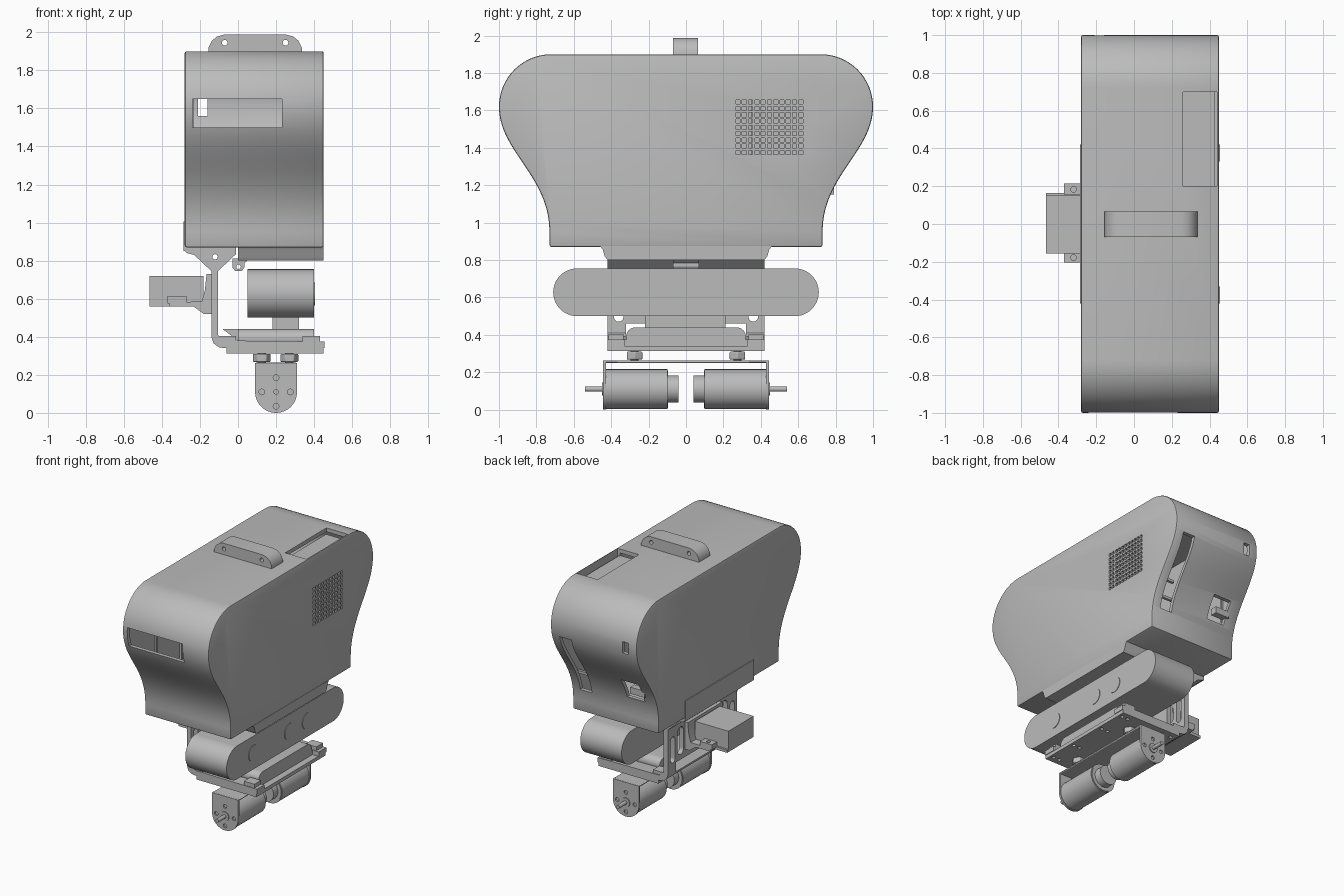
import bpy, bmesh, math
from mathutils import Vector

old = bpy.data.objects.get("Cube")
if old:
    bpy.data.objects.remove(old)

grey = bpy.data.materials.new("plain grey")
grey.use_nodes = True
COLOR = (0.5, 0.5, 0.5, 1)
grey.diffuse_color = COLOR
grey.node_tree.nodes["Principled BSDF"].inputs["Base Color"].default_value = COLOR


# ---- helpers ----
def place(axis, p, d):
    u, v = p
    return {"x": (d, u, v), "y": (u, d, v), "z": (u, v, d)}[axis]


def add_prism(bm, axis, pts, a, b):
    lo = [bm.verts.new(place(axis, p, a)) for p in pts]
    hi = [bm.verts.new(place(axis, p, b)) for p in pts]
    bm.faces.new(lo)
    bm.faces.new(hi[::-1])
    n = len(pts)
    for i in range(n):
        j = (i + 1) % n
        bm.faces.new((lo[i], hi[i], hi[j], lo[j]))


def make(name, prisms, bevel=0, seg=2):
    """One object from a list of (axis, outline, start, end) prisms."""
    bm = bmesh.new()
    for p in prisms:
        add_prism(bm, *p)
    bmesh.ops.recalc_face_normals(bm, faces=bm.faces)
    me = bpy.data.meshes.new(name)
    bm.to_mesh(me)
    bm.free()
    me.materials.append(grey)
    ob = bpy.data.objects.new(name, me)
    bpy.context.collection.objects.link(ob)
    if bevel:
        m = ob.modifiers.new("Bevel", "BEVEL")
        m.width, m.segments, m.limit_method = bevel, seg, "ANGLE"
        m.angle_limit = math.radians(40)
    return ob


def activate(ob):
    bpy.ops.object.select_all(action="DESELECT")
    ob.select_set(True)
    bpy.context.view_layer.objects.active = ob


def cut(ob, prisms):
    tool = make("cutter", prisms)
    tool.hide_render = True
    m = ob.modifiers.new("Cut", "BOOLEAN")
    m.object, m.operation, m.solver = tool, "DIFFERENCE", "EXACT"
    activate(ob)
    for mod in list(ob.modifiers):
        bpy.ops.object.modifier_apply(modifier=mod.name)
    bpy.data.objects.remove(tool)


def rect(u0, u1, v0, v1):
    return [(u0, v0), (u1, v0), (u1, v1), (u0, v1)]


def box(x0, x1, y0, y1, z0, z1):
    return ("z", rect(x0, x1, y0, y1), z0, z1)


def circle(u, v, r, n=32):
    return [(u + r * math.cos(2 * math.pi * i / n), v + r * math.sin(2 * math.pi * i / n)) for i in range(n)]


def stadium(u0, u1, v0, v1, n=16):
    """Outline with round ends along its longer side."""
    if u1 - u0 < v1 - v0:
        return [(b, a) for a, b in stadium(v0, v1, u0, u1, n)]
    r, vm = (v1 - v0) / 2, (v0 + v1) / 2
    pts = []
    for c, start in ((u1 - r, -90), (u0 + r, 90)):
        for i in range(n + 1):
            t = math.radians(start + 180 * i / n)
            pts.append((c + r * math.cos(t), vm + r * math.sin(t)))
    return pts


# ---- main housing: flared profile, hollow ----
def housing_outline(inset):
    half = [(0.73 - inset, 0.87 + inset)]
    b = [Vector(p) for p in ((0.73, 0.95), (0.73, 1.25), (1.0, 1.38), (1.0, 1.62))]
    for i in range(21):
        t = i / 20
        s = 1 - t
        p = b[0] * s**3 + b[1] * 3 * s * s * t + b[2] * 3 * s * t * t + b[3] * t**3
        half.append((p.x - inset, p.y))
    for i in range(1, 17):
        t = math.pi / 2 * i / 16
        half.append((0.72 + (0.28 - inset) * math.cos(t), 1.62 + (0.28 - inset) * math.sin(t)))
    return half + [(-y, z) for y, z in reversed(half)]


housing = make("housing", [("x", housing_outline(0), -0.28, 0.45)], 0.01)
cut(housing, [("x", housing_outline(0.03), -0.25, 0.42)])
cut(housing, [box(-0.24, 0.23, -1.1, -0.85, 1.5, 1.65),      # front window
              box(-0.21, -0.16, 0.85, 1.1, 1.56, 1.65),      # small rear window
              box(0.28, 0.38, 0.65, 1.1, 1.04, 1.54),        # tall rear slot
              box(-0.18, -0.03, 0.65, 1.1, 1.1, 1.26),       # rear socket
              box(0.26, 0.44, 0.2, 0.7, 1.8, 2.0)])          # top tray opening
step, size = 0.0336, 0.011
cut(housing, [box(0.4, 0.5, y - size, y + size, z - size, z + size)
              for y in (0.278 + step * i for i in range(11))
              for z in (1.375 + step * j for j in range(9))])

make("top_tray_floor", [box(0.25, 0.43, 0.19, 0.71, 1.83, 1.845)])
make("socket_tab", [box(-0.2, -0.08, 0.74, 0.79, 1.15, 1.2)])
make("inner_ribs", [box(-0.255, -0.235, y, y + 0.015, 0.9, 1.85) for y in (-0.65, -0.35, 0.35, 0.65)])
make("slot_ribs", [box(0.24, 0.42, 0.7, 0.72, z, z + 0.02) for z in (1.15, 1.3, 1.45)])
make("housing_foot", [("x", [(-0.42, 0.80), (0.42, 0.80), (0.435, 0.82), (0.445, 0.855), (0.46, 0.875),
                             (-0.46, 0.875), (-0.445, 0.855), (-0.435, 0.82)], 0.0, 0.45)])

# ---- top handle with two holes ----
handle = make("handle", [("y", [(-0.155, 1.89), (0.335, 1.89), (0.335, 1.92), (0.318, 1.955), (0.29, 1.978),
                                (0.255, 1.987), (-0.075, 1.987), (-0.11, 1.978), (-0.138, 1.955),
                                (-0.155, 1.92)], -0.07, 0.065)])
cut(handle, [("y", circle(x, 1.945, 0.015, 16), -0.2, 0.2) for x in (-0.07, 0.25)])

# ---- side bracket: flared top, upright wall, bent bottom shelf ----
bracket = make("bracket", [("y", [(-0.285, 0.86), (-0.27, 0.84), (-0.23, 0.83), (-0.14, 0.745), (-0.14, 0.40),
                                  (-0.128, 0.365), (-0.10, 0.345), (-0.07, 0.34), (0.455, 0.34), (0.455, 0.375),
                                  (-0.06, 0.38), (-0.09, 0.39), (-0.105, 0.41), (-0.105, 0.745),
                                  (-0.01, 0.835), (-0.01, 0.872), (-0.285, 0.872)], -0.42, 0.42)])
cut(bracket, [("x", stadium(s * 0.36 - 0.025, s * 0.36 + 0.025, 0.47, 0.67), -0.2, -0.09) for s in (-1, 1)]
    + [("x", stadium(s * 0.265 - 0.035, s * 0.265 + 0.035, 0.5, 0.71), -0.2, -0.09) for s in (-1, 1)]
    + [box(-0.2, -0.07, -0.32, 0.32, 0.385, 0.46)]
    + [("y", circle(-0.12, 0.82, 0.014, 16), -0.5, 0.5)]
    + [box(0.4, 0.5, -0.33, 0.33, 0.3, 0.4)])
make("side_flap", [box(-0.287, -0.275, -0.415, 0.415, 0.85, 1.005)])
hook = make("hook", [("y", [(-0.03, 0.81), (-0.03, 0.765), (-0.015, 0.745), (0.02, 0.745), (0.033, 0.765),
                            (0.033, 0.785), (0.06, 0.81)], -0.07, 0.07)])
cut(hook, [("y", circle(0.003, 0.768, 0.012, 12), -0.2, 0.2)])
make("shelf_tabs", [box(x, x + 0.09, s * 0.375 - 0.04, s * 0.375 + 0.04, 0.37, 0.405)
                    for s in (-1, 1) for x in (-0.1, 0.34)])
plate = make("base_plate", [box(-0.06, 0.45, -0.42, 0.42, 0.313, 0.34)])
cut(plate, [("z", circle(x, y, 0.014, 12), 0.32 - 0.05, 0.335)
            for x in (-0.02, 0.06, 0.37, 0.42) for y in (-0.37, -0.15, 0.15, 0.37)])

# ---- long round-ended block and its support ----
make("long_block", [("x", stadium(-0.71, 0.71, 0.5, 0.755, 24), 0.05, 0.4)])
make("block_buttons", [("x", circle(y, 0.625, 0.06), 0.39, 0.404) for y in (-0.385, 0.05, 0.265)])
make("block_post", [box(0.18, 0.32, -0.22, 0.21, 0.43, 0.51)])
make("support_pad", [("x", stadium(-0.32, 0.32, 0.34, 0.44), 0.0, 0.4),
                     ("y", [(-0.08, 0.44), (0.0, 0.38), (0.01, 0.38), (0.01, 0.44)], -0.25, 0.25)])

# ---- servo on the bracket wall ----
make("servo_body", [box(-0.465, -0.18, -0.155, 0.15, 0.575, 0.72)])
tray = make("servo_tray", [("y", [(-0.465, 0.56), (-0.235, 0.56), (-0.18, 0.52), (-0.135, 0.52), (-0.135, 0.73),
                                  (-0.165, 0.73), (-0.175, 0.64), (-0.19, 0.585), (-0.465, 0.58)], -0.205, 0.215)])
cut(tray, [box(-0.5, -0.36, y, y + 0.06, 0.5, 0.6) for y in (-0.216, 0.165)])
ears = make("servo_ears", [box(-0.37, -0.27, y, y + 0.06, 0.575, 0.615) for y in (-0.205, 0.155)])
cut(ears, [("z", circle(-0.32, y, 0.015, 16), 0.5, 0.7) for y in (-0.178, 0.183)])

# ---- motor cradle, nuts and two mirrored motors ----
make("cradle_top", [box(0.09, 0.31, -0.44, 0.44, 0.25, 0.264)], 0.006)
arch = [(0.09, 0.262)] + [(0.2 + 0.11 * math.cos(t), 0.11 + 0.11 * math.sin(t))
                          for t in (math.pi * (1 + i / 24) for i in range(25))] + [(0.31, 0.262)]
for side, label in ((-1, "front"), (1, "rear")):
    def along(u, v, r, a, b, n=32):
        return ("y", circle(u, v, r, n), side * a, side * b)
    end = make(label + "_cradle_end", [("y", arch, side * 0.427, side * 0.443)])
    cut(end, [along(0.2 + 0.075 * dx, 0.11 + 0.075 * dz, 0.015, 0.432, 0.5, 16)
              for dx, dz in ((1, 0), (-1, 0), (0, 1), (0, -1))])
    make(label + "_motor", [along(0.2, 0.11, 0.106, 0.1, 0.43, 40)])
    make(label + "_motor_rim", [along(0.2, 0.11, 0.1, 0.095, 0.101)])
    make(label + "_motor_cap", [along(0.2, 0.11, 0.073, 0.04, 0.11)])
    make(label + "_motor_boss", [along(0.2, 0.11, 0.035, 0.43, 0.45)])
    make(label + "_motor_shaft", [along(0.2, 0.11, 0.014, 0.43, 0.54, 20)])
    make(label + "_nuts", [("z", circle(x, side * 0.275, 0.048, 6), 0.268, 0.31) for x in (0.125, 0.27)], 0.005)
    make(label + "_bolts", [("z", circle(x, side * 0.275, 0.022, 16), 0.255, 0.32) for x in (0.125, 0.27)])

# ---- smooth shading with sharp edges kept ----
for ob in bpy.context.scene.objects:
    if ob.type == "MESH":
        activate(ob)
        bpy.ops.object.shade_smooth_by_angle(angle=math.radians(30))
